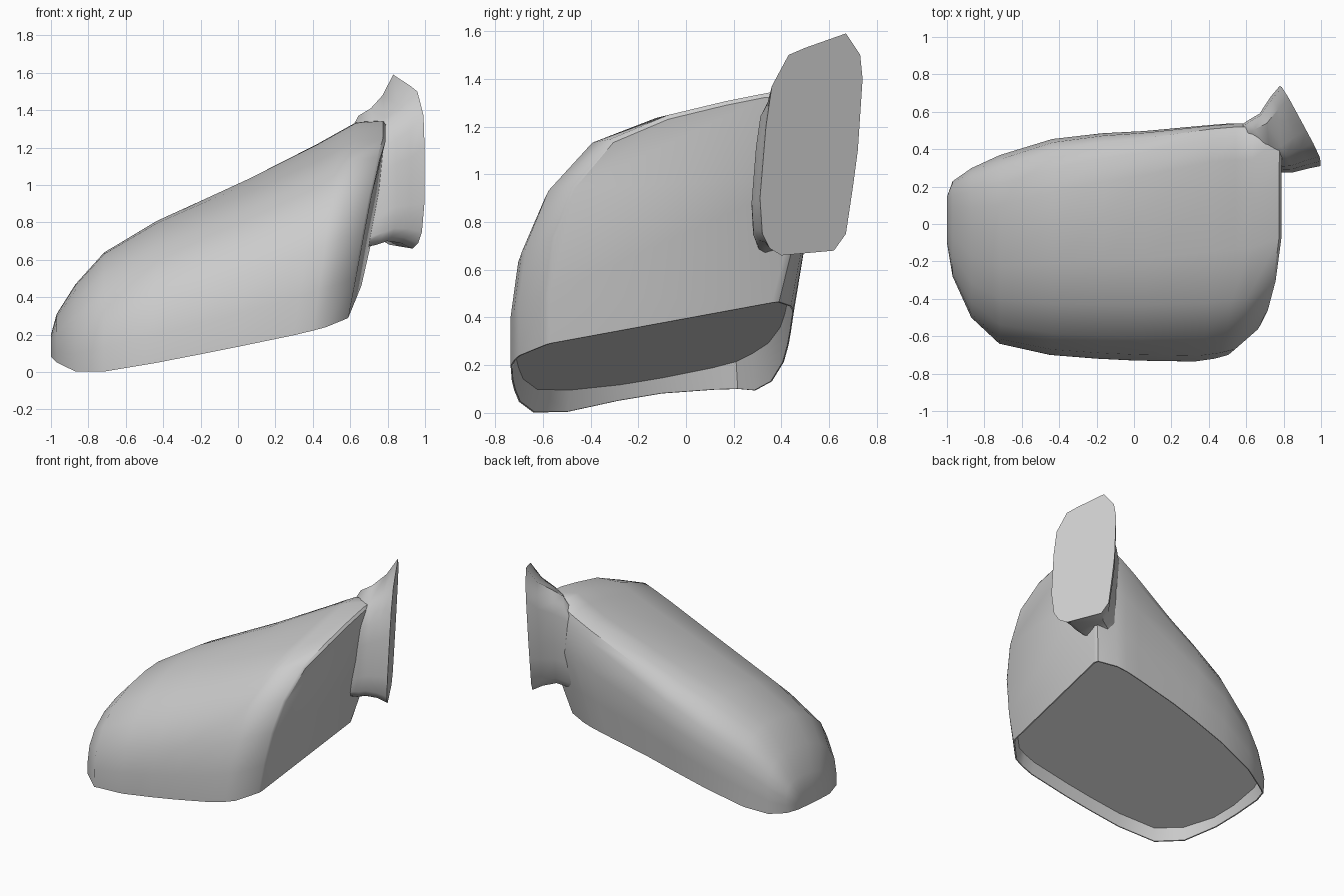
import bpy, bmesh, math
from mathutils import Vector

cube = bpy.data.objects.get("Cube")
if cube:
    bpy.data.objects.remove(cube, do_unlink=True)

grey = bpy.data.materials.new("plain_grey")
grey.use_nodes = True
grey.diffuse_color = (0.6, 0.6, 0.6, 1)
grey.node_tree.nodes["Principled BSDF"].inputs["Base Color"].default_value = (0.6, 0.6, 0.6, 1)


def finish(name, bm, angle):
    bmesh.ops.recalc_face_normals(bm, faces=bm.faces)
    mesh = bpy.data.meshes.new(name)
    bm.to_mesh(mesh)
    bm.free()
    obj = bpy.data.objects.new(name, mesh)
    bpy.context.collection.objects.link(obj)
    mesh.materials.append(grey)
    bpy.ops.object.select_all(action='DESELECT')
    obj.select_set(True)
    bpy.context.view_layer.objects.active = obj
    bpy.ops.object.shade_smooth_by_angle(angle=math.radians(angle))


def ring(bm, points):
    return [bm.verts.new(p) for p in points]


def bridge(bm, a, b, closed=True):
    n = len(a)
    for i in range(n if closed else n - 1):
        j = (i + 1) % n
        bm.faces.new((a[i], a[j], b[j], b[i]))


def clamp(t):
    return max(0, min(1, t))


def opening_z(x, y):
    # tilted plane of the opening
    return 0.21 * (x + 0.72) + 0.2 * (y + 0.65)


def rim_z(x, y):
    # the rim hangs lower along the back and lifts at the tip
    dip = clamp(y / .3) * (.03 + .04 * clamp(-x / .7))
    return opening_z(x, y) - dip + .03 * clamp((-x - .85) / .12)


# Housing: sections along x (position, front, back, lower back, top)
stations = [(-1, -.1, .15, .12, .2), (-.97, -.28, .23, .22, .31), (-.87, -.5, .3, .29, .47),
            (-.72, -.64, .37, .36, .64), (-.45, -.7, .46, .41, .81), (-.2, -.72, .49, .43, .935),
            (0, -.73, .5, .44, 1.04), (.3, -.735, .53, .45, 1.22), (.4, -.72, .54, .45, 1.29),
            (.47, -.7, .54, .44, 1.34), (.58, -.59, .52, .39, 1.35), (.59, -.57, .5, .36, 1.33)]
# Section shapes: ridged at the back near the mount, domed at the tip
ridge = [(0, 0), (0, .2), (.025, .42), (.1, .62), (.25, .8), (.47, .89), (.7, .95),
         (.86, .99), (.95, 1), (.99, .96), (1, .88), (1, .6), (1, .3), (1, 0)]
dome = [(0, 0), (0, .2), (.025, .42), (.1, .62), (.23, .8), (.4, .93), (.56, .99),
        (.7, 1), (.82, .95), (.92, .85), (.97, .7), (1, .5), (1, .25), (1, 0)]


def section(s, front, back, low, top):
    pts = []
    grow = clamp((s + 1) / 1.59)
    mix = .1 + .7 * clamp((.3 - s) / .9)
    for k, (r, d) in enumerate(zip(ridge, dome)):
        u, v = Vector(r).lerp(Vector(d), mix)
        edge = low + (back - low) * min(1, v / .6) if k > 9 else back
        y = front + (edge - front) * u
        x = s + .13 * grow ** 2 * math.sin(v * math.pi / 2) + .07 * grow ** 4 * clamp(u / .4)
        base = rim_z(x if v == 0 else s, y)
        pts.append(Vector((x, y, base + v * (top - base))))
    return pts


bm = bmesh.new()
rings = [ring(bm, section(*st)) for st in stations]
for a, b in zip(rings, rings[1:]):
    bridge(bm, a, b, closed=False)
bm.faces.new(rings[0])
bm.faces.new(rings[-1])

# Lip and recessed wall of the opening
rim = [r[0] for r in rings] + [r[-1] for r in reversed(rings)]
centre = sum((v.co for v in rim), Vector()) / len(rim)


def inset(scale):
    return [centre + (v.co - centre) * scale for v in rim]


lip = ring(bm, inset(.99))
glass_points = [(p.x, p.y, opening_z(p.x, p.y) + .09) for p in inset(.97)]
wall = ring(bm, glass_points)
bridge(bm, rim, lip)
bridge(bm, lip, wall)
finish("housing", bm, 38)

# Mirror glass
bm = bmesh.new()
bm.faces.new(ring(bm, glass_points))
finish("mirror_glass", bm, 30)

# Mount: flared neck ending in a flat, slanted plate
plate = [(.32, .75), (.31, .9), (.335, 1.2), (.36, 1.37), (.43, 1.5), (.5, 1.53), (.67, 1.59),
         (.73, 1.5), (.74, 1.4), (.72, 1.1), (.7, .95), (.67, .75), (.62, .68), (.4, .66), (.35, .69)]


def neck_ring(x0, slant, y0, width, z0, height):
    pts = []
    for y, z in plate:
        ny = y0 + (y - .31) / .43 * width
        nz = z0 + (z - .66) / .93 * height
        pts.append((x0 - slant * (ny - .31) + .05 * (nz - 1.37), ny, nz))
    return pts


bm = bmesh.new()
steps = [(.70, .9, .29, .2, .66, .55), (.79, .75, .275, .275, .68, .69), (.85, .62, .275, .315, .7, .71),
         (.94, .56, .295, .385, .69, .79), (1.02, .56, .31, .43, .66, .93)]
loops = [ring(bm, neck_ring(*st)) for st in steps]
for a, b in zip(loops, loops[1:]):
    bridge(bm, a, b)
bm.faces.new(loops[0])
bm.faces.new(loops[-1])
finish("mount_neck", bm, 45)
